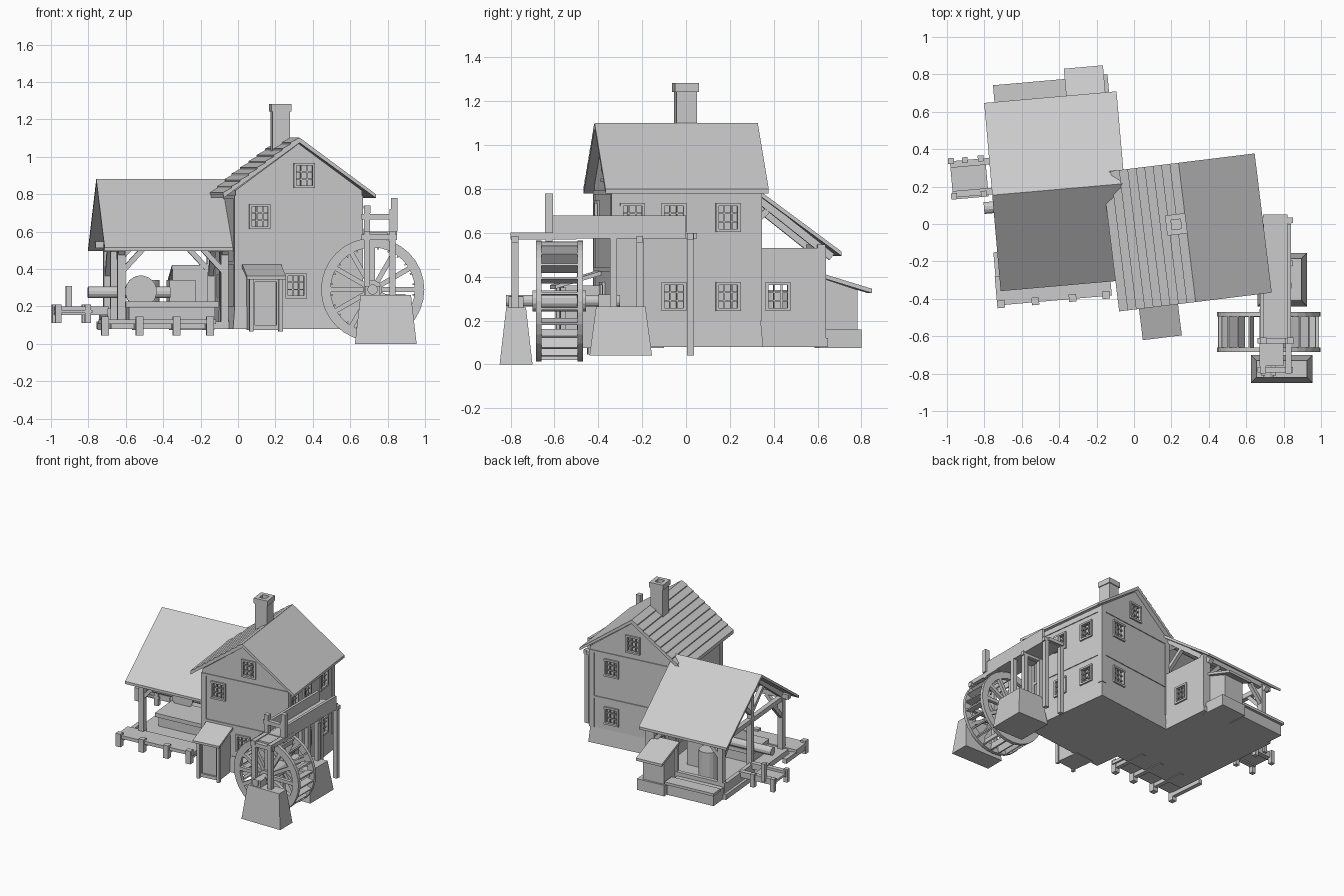
import bpy, bmesh, math
from mathutils import Matrix, Vector

cube = bpy.data.objects.get("Cube")
if cube:
    bpy.data.objects.remove(cube)

mat = bpy.data.materials.new("plain grey")
mat.use_nodes = True
GREY = (0.6, 0.6, 0.6, 1)
mat.diffuse_color = GREY
mat.node_tree.nodes["Principled BSDF"].inputs["Base Color"].default_value = GREY

# House and wing each have a turned frame; the wheel works stand in the plain frame
TURN = Matrix.Translation((0.283, -0.038, 0)) @ Matrix.Rotation(math.radians(7), 4, "Z")
WING_CENTRE = Matrix.Translation((-0.65, 0.3, 0))
WING = TURN @ WING_CENTRE @ Matrix.Rotation(math.radians(-2), 4, "Z") @ WING_CENTRE.inverted()
PLAIN = Matrix.Identity(4)


def finish(name, bm, frame=TURN):
    bmesh.ops.recalc_face_normals(bm, faces=bm.faces)
    me = bpy.data.meshes.new(name)
    bm.to_mesh(me)
    bm.free()
    me.transform(frame)
    me.materials.append(mat)
    ob = bpy.data.objects.new(name, me)
    bpy.context.collection.objects.link(ob)
    return ob


def box(bm, x0, x1, y0, y1, z0, z1, taper=0):
    vs = []
    for z, t in ((z0, 0), (z1, taper)):
        vs += [bm.verts.new(p) for p in ((x0 + t, y0 + t, z), (x1 - t, y0 + t, z),
                                         (x1 - t, y1 - t, z), (x0 + t, y1 - t, z))]
    bm.faces.new(vs[:4])
    bm.faces.new(vs[4:])
    for i in range(4):
        j = (i + 1) % 4
        bm.faces.new((vs[i], vs[j], vs[j + 4], vs[i + 4]))


def boxes(name, rows, frame=TURN):
    bm = bmesh.new()
    for r in rows:
        box(bm, *r)
    return finish(name, bm, frame)


def beam(bm, p, q, w, sides=4):
    p, q = Vector(p), Vector(q)
    d = q - p
    m = Matrix.Translation((p + q) / 2) @ d.to_track_quat("Z", "Y").to_matrix().to_4x4()
    r = w / 2 * (math.sqrt(2) if sides == 4 else 1)
    bmesh.ops.create_cone(bm, cap_ends=True, segments=sides, radius1=r, radius2=r, depth=d.length,
                          matrix=m @ Matrix.Rotation(math.pi / sides, 4, "Z"))


def beams(name, rows, frame=TURN):
    bm = bmesh.new()
    for r in rows:
        beam(bm, *r)
    return finish(name, bm, frame)


def prism(bm, profile, a, b, axis):
    """Sweep a (side, z) outline from a to b along axis x or y."""
    put = (lambda s, z, t: (t, s, z)) if axis == "x" else (lambda s, z, t: (s, t, z))
    ends = [[bm.verts.new(put(s, z, t)) for s, z in profile] for t in (a, b)]
    for e in ends:
        bm.faces.new(e)
    n = len(profile)
    for i in range(n):
        j = (i + 1) % n
        bm.faces.new((ends[0][i], ends[0][j], ends[1][j], ends[1][i]))


def swept(name, profile, a, b, axis, frame=TURN):
    bm = bmesh.new()
    prism(bm, profile, a, b, axis)
    return finish(name, bm, frame)


def window(bars, cut, side, s, z, w=0.1, h=0.12, depth=0.03):
    """Frame, glazing bars and a hole on the wall whose outward side is given."""
    axis, pos, out = side

    def slab(bm, s0, s1, z0, z1, d0, d1):
        a, b = sorted((pos + out * d0, pos + out * d1))
        box(bm, *((a, b, s0, s1) if axis == "x" else (s0, s1, a, b)), z0, z1)
    w, h, t = w / 2, h / 2, 0.014
    slab(cut, s - w, s + w, z - h, z + h, -depth, 0.05)
    for k in (-1, 1):
        slab(bars, s + k * w - t / 2, s + k * w + t / 2, z - h, z + h, -0.01, 0.01)
        slab(bars, s - w - t / 2, s + w + t / 2, z + k * h - t / 2, z + k * h + t / 2, -0.01, 0.012)
        slab(bars, s - w, s + w, z + k * h / 3 - t / 4, z + k * h / 3 + t / 4, -0.012, 0)
        slab(bars, s + k * w / 3 - t / 4, s + k * w / 3 + t / 4, z - h, z + h, -0.012, 0)


def carve(ob, cut, frame=TURN):
    cutter = finish(ob.name + "_cutter", cut, frame)
    cutter.hide_render = True
    mod = ob.modifiers.new("openings", "BOOLEAN")
    mod.object, mod.solver = cutter, "EXACT"
    bpy.context.view_layer.update()
    ob_eval = ob.evaluated_get(bpy.context.evaluated_depsgraph_get())
    me = bpy.data.meshes.new_from_object(ob_eval)
    ob.modifiers.clear()
    ob.data = me
    bpy.data.objects.remove(cutter)


# Main house
W = 0.34
house = swept("house_walls", [(-W, 0.08), (W, 0.08), (W, 0.82), (0, 1.07), (-W, 0.82)], -W, W, "y")
boxes("stone_plinth", [(-0.355, 0.35, -0.355, 0.35, 0.08, 0.2, 0.01)])
front, back, right = ("y", -W, -1), ("y", W, 1), ("x", W, 1)
bars, cut = bmesh.new(), bmesh.new()
for side, s, z in ((front, 0.03, 0.9), (front, -0.21, 0.68), (front, -0.015, 0.31),
                   (back, 0.0, 0.9), (back, 0.17, 0.68), (back, 0.17, 0.31),
                   (right, -0.25, 0.67), (right, -0.06, 0.67), (right, 0.19, 0.67),
                   (right, -0.06, 0.31), (right, 0.19, 0.31)):
    window(bars, cut, side, s, z)
carve(house, cut)
finish("house_windows", bars)

E = W + 0.006
boxes("wall_bands", [(-E, E, -E, E, z, z + 0.018) for z in (0.425, 0.775)]
      + [(a - 0.02, a + 0.02, b - 0.02, b + 0.02, 0.2, 0.79) for a in (-W + 0.014, W - 0.014)
         for b in (-W + 0.014, W - 0.014)])
RF, RB = -0.382, 0.368
swept("house_roof", [(-0.41, 0.78), (0, 1.075), (0.41, 0.78), (0.41, 0.8), (0, 1.102), (-0.41, 0.8)], RF, RB, "y")

# Overlapping shingle courses on the left slope
bm = bmesh.new()
for i in range(9):
    x, z = -0.412 + i * 0.0455, 0.795 + i * 0.0335
    prism(bm, [(x, z), (x, z + 0.014), (x + 0.0455, z + 0.039), (x + 0.0455, z + 0.025)], RF, RB, "y")
finish("roof_shingles", bm)

# Chimney with a hollow cap
boxes("chimney", [(-0.1, -0.005, -0.005, 0.09, 0.95, 1.245)])
cap = boxes("chimney_cap", [(-0.107, 0.002, -0.012, 0.097, 1.243, 1.283)])
cut = bmesh.new()
box(cut, -0.078, -0.027, 0.017, 0.068, 1.2, 1.4)
carve(cap, cut)

# Entrance porch
porch = boxes("porch", [(-0.28, -0.115, -0.51, -0.33, 0.075, 0.36)])
cut = bmesh.new()
box(cut, -0.255, -0.14, -0.56, -0.495, 0.1, 0.33)
carve(porch, cut)
swept("porch_roof", [(-0.55, 0.345), (-0.55, 0.362), (-0.33, 0.43), (-0.33, 0.41)], -0.305, -0.095, "x")
boxes("porch_posts", [(x, x + 0.022, -0.525, -0.5, 0.065, 0.35) for x in (-0.287, -0.13)])

# Open wing: roof, floor and frame
RX = 0.305
swept("wing_roof", [(-0.21, 0.495), (RX, 0.858), (0.8, 0.495), (0.8, 0.515), (RX, 0.881), (-0.21, 0.515)],
      -1.01, -0.3, "x", WING)
JOISTS = (-1.015, -0.83, -0.63, -0.45)
boxes("wing_floor", [(-0.97, -0.31, -0.15, 0.74, 0.08, 0.12), (-1.035, -0.42, -0.285, -0.13, 0.105, 0.13)], WING)
boxes("floor_joists", [(x - 0.016, x + 0.016, -0.295, 0.0, 0.075, 0.11) for x in JOISTS]
      + [(x - 0.02, x + 0.02, -0.3, -0.26, 0.045, 0.145) for x in JOISTS], WING)
rows = []
for x in (-0.915, -0.36):
    for y, k in ((-0.13, 1), (0.71, -1)):
        rows += [((x, y, 0.1), (x, y, 0.54), 0.042),
                 ((x, y, 0.36), (x, y + k * 0.13, 0.5), 0.028),
                 ((x, y - k * 0.05, 0.49), (x, RX, 0.85), 0.035)]
        inward = 0.12 if x < -0.6 else -0.12
        rows.append(((x, y, 0.38), (x + inward, y, 0.51), 0.028))
    rows += [((x, -0.15, 0.51), (x, 0.73, 0.51), 0.036),
             ((x, RX, 0.51), (x, RX, 0.85), 0.036),
             ((x, RX, 0.56), (x, RX - 0.17, 0.71), 0.028),
             ((x, RX, 0.56), (x, RX + 0.17, 0.71), 0.028)]
rows += [((-0.98, y, z), (-0.32, y, z), 0.036) for y, z in ((-0.13, 0.53), (0.71, 0.53), (RX, 0.84))]
rows += [((-0.915, RX, 0.1), (-0.915, RX, 0.51), 0.04)]
beams("wing_frame", rows, WING)

# Enclosed end of the wing, low walls and lean-to
wall = boxes("wing_wall", [(-0.34, -0.315, 0.33, 0.73, 0.08, 0.53)], WING)
bars, cut = bmesh.new(), bmesh.new()
window(bars, cut, ("x", -0.315, 1), 0.51, 0.31, depth=0.08)
carve(wall, cut, WING)
finish("wing_window", bars, WING)
boxes("low_walls", [(-0.95, -0.32, 0.7, 0.73, 0.08, 0.2), (-0.95, -0.92, 0.3, 0.73, 0.08, 0.19),
                    (-0.945, -0.57, 0.72, 0.87, 0.08, 0.17), (-0.955, -0.56, 0.79, 0.89, 0.165, 0.185),
                    (-0.565, -0.34, 0.7, 0.725, 0.08, 0.4)], WING)
swept("lean_to", [(0.7, 0.08), (0.88, 0.08), (0.88, 0.34), (0.7, 0.4)], -0.55, -0.38, "x", WING)
boxes("lean_to_base", [(-0.56, -0.34, 0.7, 0.895, 0.075, 0.16)], WING)
swept("lean_to_roof", [(0.7, 0.4), (0.945, 0.325), (0.945, 0.345), (0.7, 0.42)], -0.57, -0.36, "x", WING)

# Saw bench, log, blade and drum
boxes("saw_bench", [(-0.86, -0.4, 0.0, 0.2, 0.12, 0.2), (-0.88, -0.38, -0.02, 0.22, 0.195, 0.225),
                    (-0.62, -0.48, 0.28, 0.44, 0.12, 0.34)], WING)
beams("log", [((-1.06, 0.24, 0.275), (-0.62, 0.24, 0.275), 0.065, 12)], WING)
beams("saw_blade", [((-0.78, 0.19, 0.28), (-0.78, 0.2, 0.28), 0.17, 20)], WING)
beams("drum", [((-0.72, 0.55, 0.12), (-0.72, 0.55, 0.34), 0.14, 16)], WING)

# Log landing on the left side
boxes("landing", [(-1.22, -0.94, y, y + 0.035, 0.155, 0.2) for y in (0.31, 0.47)]
      + [(-1.22, -1.03, 0.3, 0.5, 0.165, 0.182)]
      + [(x, x + 0.032, y, y + 0.032, 0.11, 0.21) for x in (-1.23, -1.07) for y in (0.3, 0.49)]
      + [(-1.155, -1.125, 0.49, 0.52, 0.17, 0.31)], WING)

# Water wheel, turning about the y axis
CX, CZ, R = 0.72, 0.29, 0.276


def polar(r, a, y):
    return (CX + r * math.cos(a), y, CZ + r * math.sin(a))


bm = bmesh.new()
N = 32
for y0, y1 in ((-0.685, -0.66), (-0.495, -0.47)):
    loops = [[bm.verts.new(polar(r, math.tau * i / N, y)) for i in range(N)]
             for r, y in ((R, y0), (R, y1), (0.225, y1), (0.225, y0))]
    for k in range(4):
        a, b = loops[k], loops[(k + 1) % 4]
        for i in range(N):
            j = (i + 1) % N
            bm.faces.new((a[i], a[j], b[j], b[i]))
finish("wheel_rims", bm, PLAIN)
rows = [(polar(0.03, math.tau * i / 12, y), polar(0.24, math.tau * i / 12, y), 0.026)
        for i in range(12) for y in (-0.672, -0.483)]
beams("wheel_spokes", rows, PLAIN)
bm = bmesh.new()
for i in range(24):
    a = math.tau * (i + 0.5) / 24
    ring = [bm.verts.new(polar(r, a + t, y)) for t in (-0.02, 0.02)
            for r, y in ((0.215, -0.665), (0.272, -0.665), (0.272, -0.49), (0.215, -0.49))]
    bmesh.ops.convex_hull(bm, input=ring)
finish("wheel_paddles", bm, PLAIN)
beams("wheel_axle", [((CX, -0.82, CZ), (CX, -0.3, CZ), 0.055, 12),
                     ((CX, -0.7, CZ), (CX, -0.455, CZ), 0.1, 12)], PLAIN)

# Stone piers
boxes("wheel_piers", [(0.625, 0.955, -0.85, -0.7, 0, 0.26, 0.03),
                      (0.66, 0.925, -0.44, -0.155, 0.04, 0.265, 0.03),
                      (0.68, 0.76, -0.81, -0.74, 0.25, 0.31), (0.68, 0.76, -0.4, -0.32, 0.25, 0.32)], PLAIN)

# Flume trough with its trestle and sluice gate
boxes("flume", [(0.675, 0.84, -0.64, 0.0, 0.575, 0.6), (0.675, 0.695, -0.64, 0.0, 0.575, 0.68),
                (0.82, 0.84, -0.64, 0.0, 0.575, 0.68), (0.69, 0.82, -0.02, 0.05, 0.575, 0.6),
                (0.67, 0.8, -0.76, -0.63, 0.575, 0.595)], PLAIN)
rows = [((x, y, z0), (x, y, z1), 0.032) for x in (0.69, 0.825)
        for y, z0, z1 in ((-0.78, 0.25, 0.57), (-0.21, 0.25, 0.58), (-0.33, 0.25, 0.58),
                          (0.02, 0.04, 0.6), (-0.625, 0.56, 0.72))]
rows += [((x, -0.8, 0.585), (x, -0.5, 0.585), 0.032) for x in (0.69, 0.825)]
rows += [((0.66, y, z), (0.85, y, z), 0.03) for y, z in ((-0.78, 0.57), (-0.625, 0.68), (-0.21, 0.57), (0.02, 0.585))]
rows += [((0.835, -0.625, 0.6), (0.835, -0.625, 0.78), 0.035), ((0.69, -0.625, 0.7), (0.69, -0.625, 0.74), 0.035)]
beams("flume_trestle", rows, PLAIN)
